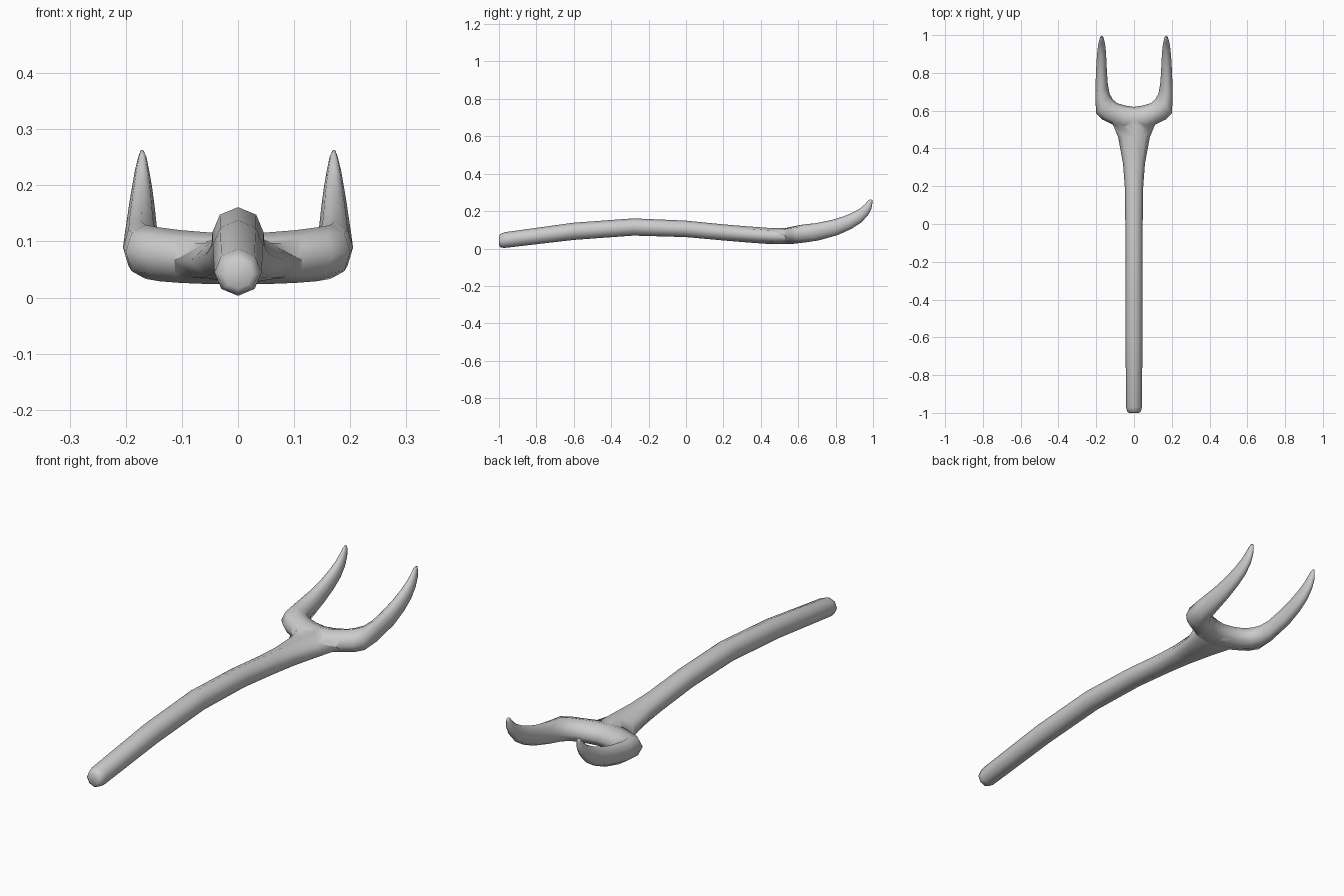
import bpy, bmesh, math
from mathutils import Vector

if "Cube" in bpy.data.objects:
    bpy.data.objects.remove(bpy.data.objects["Cube"])

SIDES = 8


def ring(p, q, v):
    """Oval section: p and q are its side edges, v its half thickness."""
    p, q, v = Vector(p), Vector(q), Vector(v)
    c, u = (p + q) / 2, (q - p) / 2
    return [c + u * math.cos(a) + v * math.sin(a)
            for a in (2 * math.pi * i / SIDES for i in range(SIDES))]


def loft(name, rings):
    bm = bmesh.new()
    loops = [[bm.verts.new(co) for co in r] for r in rings]
    for a, b in zip(loops, loops[1:]):
        for i in range(SIDES):
            j = (i + 1) % SIDES
            bm.faces.new((a[i], a[j], b[j], b[i]))
    bm.faces.new(loops[0])
    bm.faces.new(loops[-1])
    bmesh.ops.recalc_face_normals(bm, faces=bm.faces)
    me = bpy.data.meshes.new(name)
    bm.to_mesh(me)
    bm.free()
    ob = bpy.data.objects.new(name, me)
    bpy.context.collection.objects.link(ob)
    return ob


# Curved handle: y, centre z, half width, half height
handle_path = [
    (-1.0, .042, .026, .026), (-.992, .042, .037, .036), (-.97, .045, .042, .042),
    (-.6, .092, .045, .046), (-.28, .115, .046, .046), (0, .105, .046, .044),
    (.2, .086, .049, .043), (.32, .076, .058, .043), (.46, .066, .084, .043),
    (.53, .066, .113, .043), (.58, .068, .1, .038),
]
handle = loft("handle", [ring((-w, y, z), (w, y, z), (0, 0, h))
                         for y, z, w, h in handle_path])

# Right half of the fork: inner edge xy, outer edge xy, centre z, thickness vector yz
half = [
    ((.045, .627), (.06, .50), .070, (0, .046)),
    ((.09, .640), (.115, .528), .073, (0, .047)),
    ((.113, .660), (.168, .553), .077, (0, .048)),
    ((.129, .690), (.200, .585), .081, (-.004, .048)),
    ((.138, .735), (.205, .665), .089, (-.008, .046)),
    ((.143, .80), (.202, .79), .112, (-.014, .041)),
    ((.146, .865), (.198, .865), .139, (-.019, .034)),
    ((.149, .915), (.194, .915), .166, (-.022, .027)),
    ((.153, .952), (.189, .952), .196, (-.021, .018)),
    ((.158, .974), (.184, .974), .225, (-.018, .011)),
    ((.163, .985), (.178, .985), .250, (-.012, .006)),
    ((.168, .991), (.174, .991), .261, (-.006, .002)),
]
right = [ring((*p, z), (*q, z), (0, *v)) for p, q, z, v in half]
left = [[Vector((-c.x, c.y, c.z)) for c in r] for r in reversed(right)]
middle = [ring((0, .620, .069), (0, .49, .069), (0, 0, .046))]
fork = loft("two_pronged_fork", left + middle + right)

# Fuse the handle into the fork head
mod = fork.modifiers.new("union", "BOOLEAN")
mod.operation = "UNION"
mod.solver = "EXACT"
mod.object = handle
bpy.context.view_layer.objects.active = fork
fork.select_set(True)
bpy.ops.object.modifier_apply(modifier="union")
bpy.data.objects.remove(handle)
fork.data.shade_smooth()
